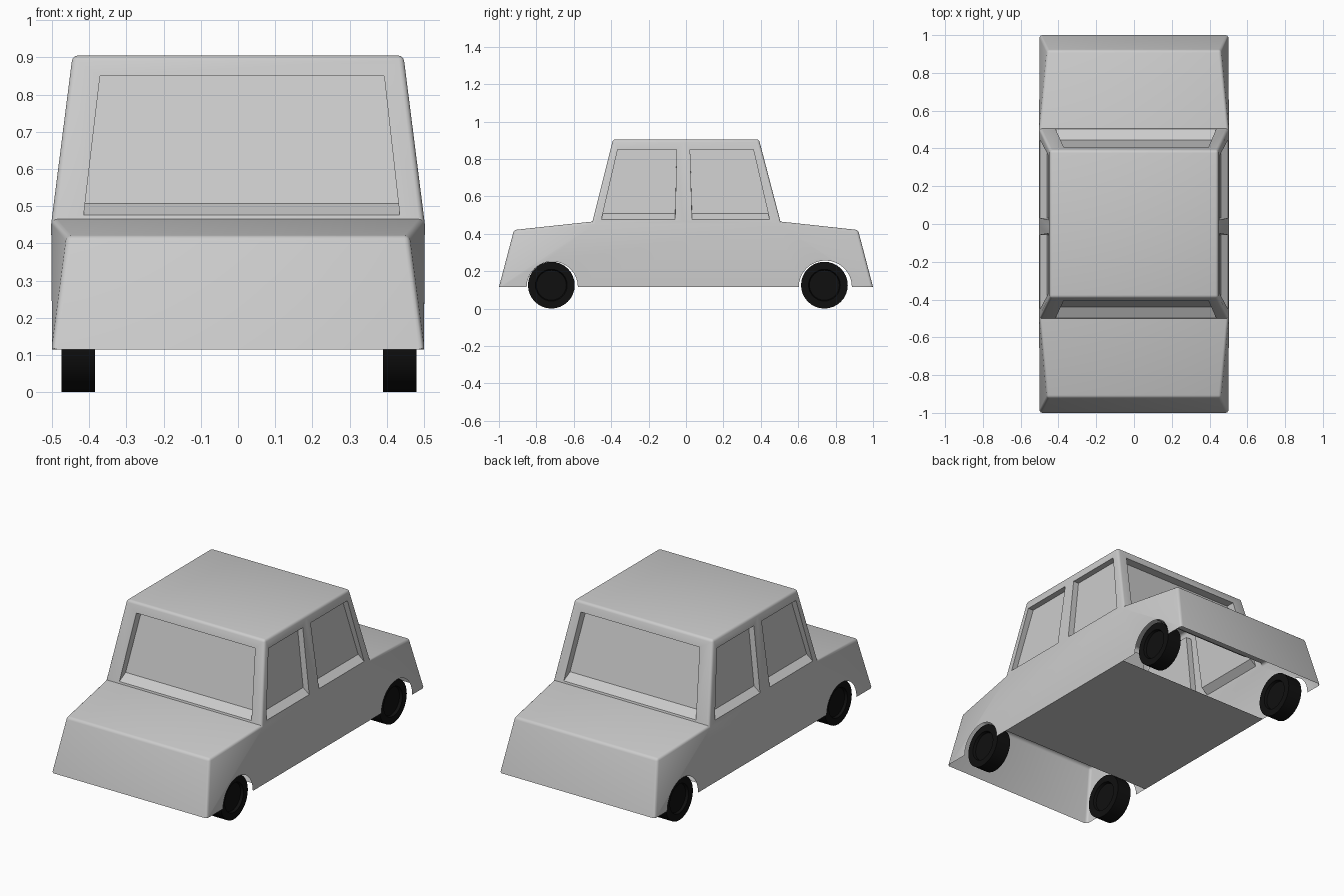
import bpy, bmesh, math
from mathutils import Vector

if "Cube" in bpy.data.objects:
    bpy.data.objects.remove(bpy.data.objects["Cube"])

bm = bmesh.new()
cache = {}

def v(co):
    key = tuple(round(c, 4) for c in co)
    if key not in cache:
        cache[key] = bm.verts.new(key)
    return cache[key]

def face(*pts):
    return bm.faces.new([v(p) for p in pts])

rounded = []
def soft(*path):
    for a, b in zip(path, path[1:]):
        rounded.append(bm.edges.get((v(a), v(b))))

def window(outer, hole, glass):
    """Frame, reveal and recessed pane; corners run bottom, bottom, top, top."""
    for i in range(4):
        j = (i + 1) % 4
        face(outer[i], outer[j], hole[j], hole[i])
        face(hole[i], hole[j], glass[j], glass[i])
    face(*glass)

def lerp(a, b, z):
    return a + (b - a) * (z - BELT) / (ROOF - BELT)

BASE, BELT, ROOF, MID = 0.115, 0.465, 0.905, -0.015
SILL, PANE, HEAD = 0.476, 0.507, 0.85
# per end: nose y, bonnet edge y, cabin base y, roof y
ENDS = {-1: (-1.0, -0.92, -0.5, -0.39), 1: (1.0, 0.92, 0.505, 0.39)}

def arch(yc, r):
    return [(yc - r * math.cos(math.pi * i / 16), BASE + r * math.sin(math.pi * i / 16))
            for i in range(17)]

# body sides with wheel arches, and the side windows
for s in (-1, 1):
    prof = [(-1, BASE)] + arch(-0.715, 0.137) + arch(0.745, 0.142) + \
           [(1, BASE), (0.505, BELT), (MID, BELT), (-0.5, BELT)]
    face(*[(s * 0.5, y, z) for y, z in prof])
    for e, (nose, lip, cab, roof) in ENDS.items():
        face((s * 0.5, nose, BASE), (s * 0.46, lip, 0.42), (s * 0.5, cab, BELT))
    for ys in (((-0.5, MID, MID, -0.39), (-0.452, -0.058, -0.05, -0.365)),
               ((MID, 0.505, 0.39, MID), (0.032, 0.447, 0.36, 0.022))):
        zs = (BELT, BELT, ROOF, ROOF)
        x = lambda z: lerp(0.5, 0.445, z)
        outer = [(s * x(z), y, z) for y, z in zip(ys[0], zs)]
        hole = [(s * x(z), y, z) for y, z in zip(ys[1], (SILL, SILL, HEAD, HEAD))]
        glass = [(s * (x(z) - 0.035), y, z) for y, z in zip(ys[1], (PANE, PANE, HEAD, HEAD))]
        window(outer, hole, glass)

# bonnet, boot, end panels and screens
for e, (nose, lip, cab, roof) in ENDS.items():
    face((-0.5, nose, BASE), (0.5, nose, BASE), (0.46, lip, 0.42), (-0.46, lip, 0.42))
    face((-0.46, lip, 0.42), (0.46, lip, 0.42), (0.5, cab, BELT), (-0.5, cab, BELT))
    xs = (-0.415, 0.435, 0.393, -0.371)
    outer = [(-0.5, cab, BELT), (0.5, cab, BELT), (0.445, roof, ROOF), (-0.445, roof, ROOF)]
    hole = [(x, lerp(cab, roof, z), z) for x, z in zip(xs, (SILL, SILL, HEAD, HEAD))]
    glass = [(x, lerp(cab, roof, z) - e * 0.05, z) for x, z in zip(xs, (PANE, PANE, HEAD, HEAD))]
    window(outer, hole, glass)

# roof
face((-0.445, -0.39, ROOF), (0.445, -0.39, ROOF), (0.445, MID, ROOF),
     (0.445, 0.39, ROOF), (-0.445, 0.39, ROOF), (-0.445, MID, ROOF))

# rounded outer edges
for e, (nose, lip, cab, roof) in ENDS.items():
    soft((-0.46, lip, 0.42), (0.46, lip, 0.42))
    soft((-0.445, roof, ROOF), (0.445, roof, ROOF))
    for s in (-1, 1):
        soft((s * 0.5, nose, BASE), (s * 0.46, lip, 0.42), (s * 0.5, cab, BELT),
             (s * 0.445, roof, ROOF), (s * 0.445, MID, ROOF))
bmesh.ops.recalc_face_normals(bm, faces=bm.faces)
bmesh.ops.bevel(bm, geom=rounded, offset=0.014, segments=3, profile=0.5,
                affect='EDGES', clamp_overlap=False)

def finish(bm, name, angle=30):
    me = bpy.data.meshes.new(name)
    bm.to_mesh(me)
    bm.free()
    ob = bpy.data.objects.new(name, me)
    bpy.context.collection.objects.link(ob)
    bpy.ops.object.select_all(action='DESELECT')
    ob.select_set(True)
    bpy.context.view_layer.objects.active = ob
    bpy.ops.object.shade_smooth_by_angle(angle=math.radians(angle))
    return ob

finish(bm, "car_body")

# floor under the cabin only; the ends are open below
bm = bmesh.new()
bm.faces.new([bm.verts.new(p) for p in ((-0.5, -0.5, BASE), (-0.5, 0.505, BASE),
                                        (0.5, 0.505, BASE), (0.5, -0.5, BASE))])
finish(bm, "floor")

# wheels with a dished face
black = bpy.data.materials.new("rubber")
black.diffuse_color = (0.005, 0.005, 0.005, 1)
black.use_nodes = True
black.node_tree.nodes["Principled BSDF"].inputs["Base Color"].default_value = black.diffuse_color
for end, y in (("front", -0.72), ("rear", 0.74)):
    for side, x in (("left", -0.43), ("right", 0.435)):
        bm = bmesh.new()
        bmesh.ops.create_cone(bm, cap_ends=True, segments=32, radius1=0.125,
                              radius2=0.125, depth=0.09)
        caps = [f for f in bm.faces if len(f.verts) > 4]
        bmesh.ops.inset_individual(bm, faces=caps, thickness=0.04)
        bmesh.ops.inset_individual(bm, faces=caps, thickness=0.005, depth=-0.015)
        wheel = finish(bm, f"{end}_{side}_wheel")
        wheel.rotation_euler = (0, math.pi / 2, 0)
        wheel.location = (x, y, 0.125)
        wheel.data.materials.append(black)
